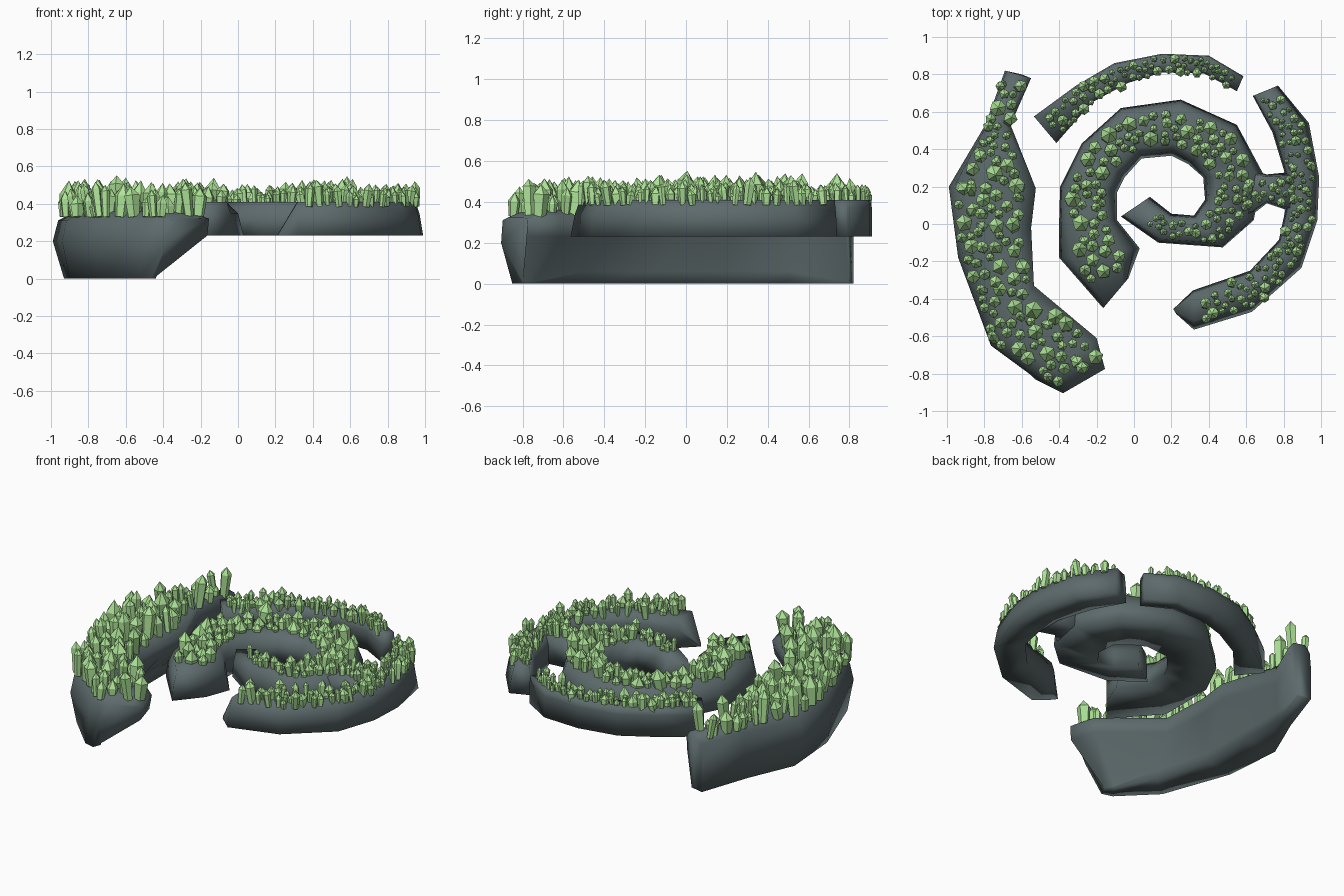
import bpy, bmesh, math, random
from mathutils import Vector, Matrix

if "Cube" in bpy.data.objects:
    bpy.data.objects.remove(bpy.data.objects["Cube"])

random.seed(11)


def material(name, color):
    m = bpy.data.materials.new(name)
    m.diffuse_color = (*color, 1)
    m.use_nodes = True
    m.node_tree.nodes["Principled BSDF"].inputs["Base Color"].default_value = m.diffuse_color
    return m


ROCK = material("slate", (0.11, 0.145, 0.15))
GREEN = material("green_crystal", (0.42, 0.77, 0.31))


def finish(bm, name, mat):
    bmesh.ops.recalc_face_normals(bm, faces=bm.faces)
    me = bpy.data.meshes.new(name)
    bm.to_mesh(me)
    bm.free()
    me.materials.append(mat)
    ob = bpy.data.objects.new(name, me)
    bpy.context.collection.objects.link(ob)
    return ob


def mix(st, t):
    """Point across a station: t=0 outer edge, t=1 inner edge."""
    a, b = Vector(st[0:2]), Vector(st[2:4])
    return a.lerp(b, t)


def rock(name, stations, profile, feet=None):
    """Loft a cross-section of (t, z) along stations (outer xy, inner xy, optional top z)."""
    bm = bmesh.new()
    rings = []
    for i, st in enumerate(stations):
        cap = st[4] if len(st) > 4 else 9
        pts = [(*mix(st, t), min(z, cap + z * .01)) for t, z in profile]
        if feet:
            f = feet[i]
            wall = .06 if 0 < i < len(feet) - 2 else .01
            pts += [(f[2], f[3], wall), (f[2], f[3], 0), (f[0], f[1], 0)]
        rings.append([bm.verts.new(p) for p in pts])
    n = len(rings[0])
    for r, s in zip(rings, rings[1:]):
        for k in range(n):
            bm.faces.new((r[k], r[(k + 1) % n], s[(k + 1) % n], s[k]))
    bm.faces.new(rings[0])
    bm.faces.new(rings[-1][::-1])
    ob = finish(bm, name, ROCK)
    bpy.ops.object.select_all(action='DESELECT')
    ob.select_set(True)
    bpy.context.view_layer.objects.active = ob
    bpy.ops.object.shade_smooth_by_angle(angle=math.radians(105))


def crystals(name, stations, count, t_range, z, size0, size1, height, ends=(.04, .96)):
    """Scatter pointed prisms on the top; radius blends along the path."""
    bm = bmesh.new()
    segs = list(zip(stations, stations[1:]))
    lens = [(mix(a, .5) - mix(b, .5)).length for a, b in segs]
    total = sum(lens)
    placed = []
    for _ in range(count * 30):
        if len(placed) >= count:
            break
        i = random.choices(range(len(segs)), lens)[0]
        u = random.random()
        t = random.uniform(*t_range)
        p = mix(segs[i][0], t).lerp(mix(segs[i][1], t), u)
        along = (sum(lens[:i]) + u * lens[i]) / total
        big = random.random()
        r = (size0 + (size1 - size0) * along) * (.5 + .6 * big)
        if not ends[0] < along < ends[1]:
            continue
        if any((p - q).length < 0.85 * (r + s) for q, s in placed):
            continue
        placed.append((p, r))
        h = height[0] + (height[1] - height[0]) * (.4 * big + .6 * random.random())
        tip = r * random.uniform(1.0, 1.6)
        sides = random.choice((5, 6))
        tilt = (Matrix.Translation((p.x, p.y, z))
                @ Matrix.Rotation(random.uniform(-.16, .16), 4, 'X')
                @ Matrix.Rotation(random.uniform(-.16, .16), 4, 'Y')
                @ Matrix.Rotation(random.uniform(0, 6.28), 4, 'Z'))

        def ring(rad, zz):
            return [bm.verts.new(tilt @ Vector((
                rad * math.cos(k * math.tau / sides),
                rad * math.sin(k * math.tau / sides), zz))) for k in range(sides)]
        low, high = ring(r * 0.75, -0.02), ring(r, max(h - tip, 0.02))
        top = bm.verts.new(tilt @ Vector((0, 0, max(h, tip + 0.02))))
        for k in range(sides):
            j = (k + 1) % sides
            bm.faces.new((low[k], low[j], high[j], high[k]))
            bm.faces.new((high[k], high[j], top))
        bm.faces.new(low[::-1])
    finish(bm, name, GREEN)


# Large left rock, standing on the ground
left = [(-.69, .82, -.55, .78), (-.795, .53, -.66, .53), (-.99, .2, -.525, .19),
        (-.94, -.18, -.55, -.02), (-.765, -.65, -.535, -.33),
        (-.5, -.845, -.2, -.61), (-.38, -.905, -.155, -.775, .32)]
left_feet = [(-.69, .82, -.6, .8), (-.8, .5, -.7, .5), (-.93, .2, -.7, .2),
             (-.9, -.18, -.7, -.15), (-.74, -.62, -.6, -.5),
             (-.53, -.83, -.47, -.74), (-.46, -.85, -.44, -.8)]
rock("large_rock", left,
     [(0, .2), (.06, .31), (.25, .36), (.78, .36), (1, .32), (.96, .23)], left_feet)

# Raised spiral, from the inner tip outwards
spiral = [(-.07, .04, .085, .145), (.13, -.1, .2, .055), (.475, -.125, .32, .045),
          (.64, .02, .38, .13), (.69, .27, .37, .25), (.55, .53, .29, .32),
          (.25, .665, .2, .365), (-.07, .62, .04, .35), (-.28, .43, -.05, .25),
          (-.395, .2, -.09, .17), (-.4, .02, -.09, .02), (-.4, -.18, .03, -.13),
          (-.165, -.45, -.03, -.29)]
rock("spiral_rock", spiral,
     [(0, .23), (.03, .32), (.13, .41), (.78, .41), (.93, .35), (1, .23)])

# Right arc with a wedge-shaped front end, and the bridge joining it to the spiral
right = [(.77, .74, .635, .685), (.935, .54, .74, .49), (.99, .25, .81, .26),
         (.98, .02, .81, .08), (.895, -.235, .775, -.085), (.63, -.47, .62, -.25),
         (.32, -.565, .315, -.355), (.225, -.48, .21, -.455, .23)]
rock("right_arc_rock", right,
     [(0, .23), (.1, .34), (.22, .41), (.85, .41), (.95, .35), (1, .23)])
bridge = [(.58, .3, .58, .01), (.71, .265, .71, .11), (.86, .28, .86, .06)]
rock("bridge_rock", bridge, [(0, .235), (.08, .405), (.92, .405), (1, .235)])

# Back arc
back = [(-.535, .575, -.415, .433), (-.31, .74, -.225, .65), (-.105, .86, -.03, .755),
        (.15, .91, .15, .81), (.4, .9, .375, .805), (.585, .79, .55, .71)]
rock("back_arc_rock", back, [(0, .23), (0, .37), (.05, .41), (.9, .41), (1, .35), (1, .23)])

# Crystal beds
crystals("large_crystals", left, 135, (.08, .87), .35, .042, .05, (.05, .23), (.02, .97))
crystals("spiral_crystals", spiral, 145, (.2, .74), .405, .03, .052,
         (.02, .16), (.05, .95))
crystals("right_arc_crystals", right[:-1], 90, (.15, .85), .405, .026, .032, (.02, .13), (.03, .97))
crystals("bridge_crystals", bridge, 16, (.2, .8), .405, .03, .03, (.04, .13))
crystals("back_arc_crystals", back, 72, (.2, .98), .405, .034, .023, (.02, .12))
